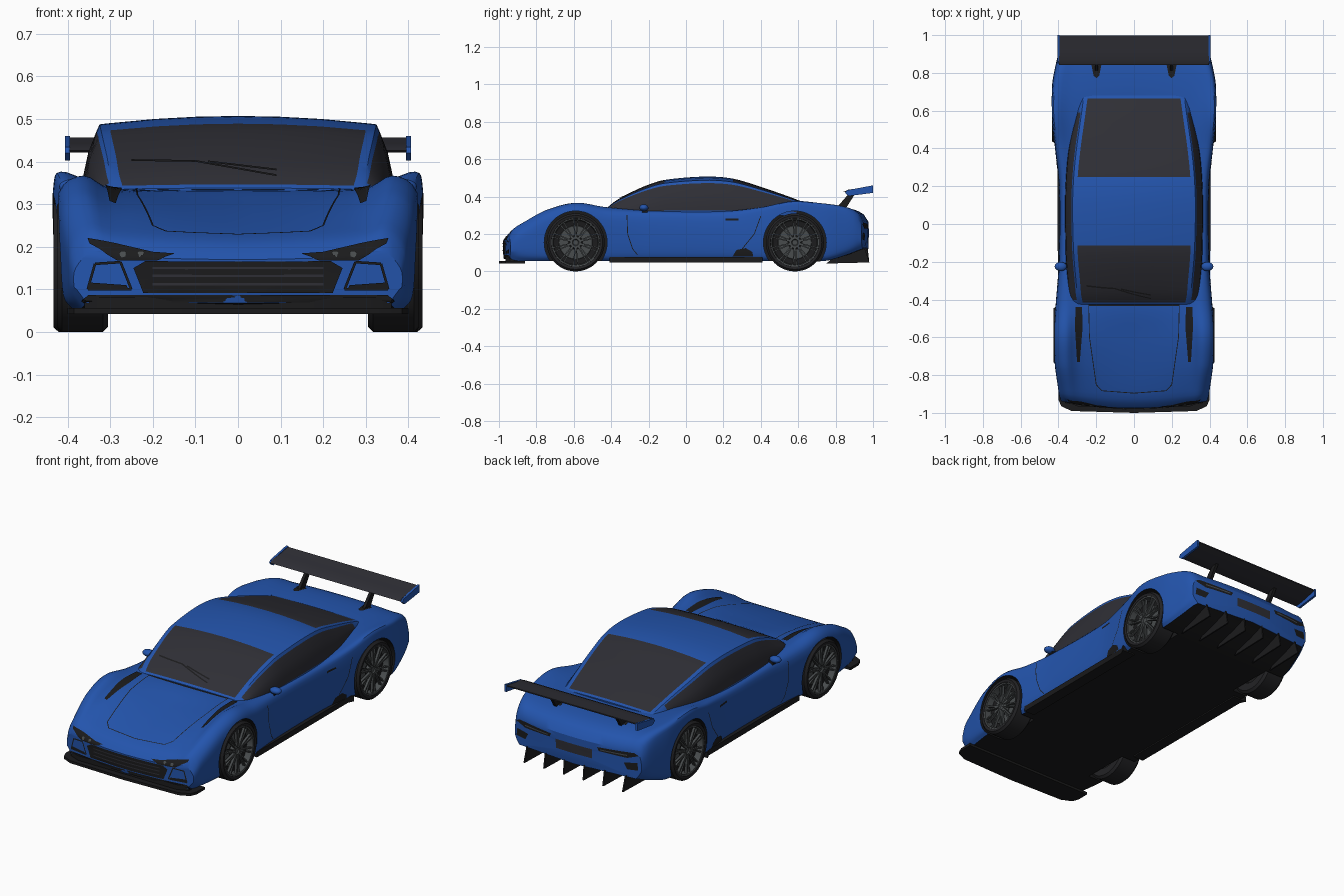
import bpy, bmesh, math
from mathutils import Vector, Matrix
from mathutils.bvhtree import BVHTree

if "Cube" in bpy.data.objects:
    bpy.data.objects.remove(bpy.data.objects["Cube"])


def material(name, rgb):
    m = bpy.data.materials.new(name)
    m.use_nodes = True
    m.diffuse_color = (*rgb, 1)
    bsdf = next(n for n in m.node_tree.nodes if n.type == 'BSDF_PRINCIPLED')
    bsdf.inputs["Base Color"].default_value = (*rgb, 1)
    return m


BLUE = material("blue paint", (.017, .09, .42))
GLASS = material("dark glass", (.028, .028, .036))
TRIM = material("black trim", (.011, .011, .012))
TYRE = material("tyre rubber", (.016, .016, .018))
RIM = material("grey metal", (.065, .072, .075))
made = []


def finish(name, bm, mats):
    me = bpy.data.meshes.new(name)
    bm.to_mesh(me)
    bm.free()
    for m in mats:
        me.materials.append(m)
    ob = bpy.data.objects.new(name, me)
    bpy.context.collection.objects.link(ob)
    made.append(ob)
    return ob


def spline(keys, t):
    """Smooth interpolation of rows (t, a, b, ...)."""
    i = max(j for j in range(len(keys) - 1) if j == 0 or keys[j][0] <= t)
    p, q = keys[i], keys[i + 1]
    a, b = keys[max(i - 1, 0)], keys[min(i + 2, len(keys) - 1)]
    h = q[0] - p[0]
    s = (t - p[0]) / h
    out = []
    for c in range(1, len(p)):
        m0 = (q[c] - a[c]) / (q[0] - a[0]) * h
        m1 = (b[c] - p[c]) / (b[0] - p[0]) * h
        d = q[c] - p[c]
        out.append(p[c] + s * m0 + s * s * (3 * d - 2 * m0 - m1) + s ** 3 * (m0 + m1 - 2 * d))
    return out


def loft(name, sections, mats, rule):
    """Skin (y, half outline) sections, mirrored across x."""
    bm = bmesh.new()
    rings = []
    for y, half in sections:
        ring = half + [(-x, z) for x, z in half[-2:0:-1]]
        rings.append([bm.verts.new((x, bend(y, x), z)) for x, z in ring])
    n = len(rings[0])
    for s in range(len(rings) - 1):
        for k in range(n):
            j = (k + 1) % n
            f = bm.faces.new((rings[s][k], rings[s][j], rings[s + 1][j], rings[s + 1][k]))
            f.material_index = rule(min(k, n - 1 - k), (sections[s][0] + sections[s + 1][0]) / 2)
    bm.faces.new(rings[0])
    bm.faces.new(rings[-1])
    bmesh.ops.recalc_face_normals(bm, faces=bm.faces)
    return finish(name, bm, mats)


def bend(y, x):
    """Round nose and tail in plan."""
    k = min(1, max(0, (abs(y) - .75) / .22))
    return y - math.copysign(.25 * x * x * k, y)


def prism(name, pts, axis, lo, hi, mat, mirror=False):
    """Extrude a 2D outline along x ('x': y,z points) or z ('z': x,y points)."""
    bm = bmesh.new()
    for sx in ((1, -1) if mirror else (1,)):
        place = (lambda p, d: (sx * d, *p)) if axis == 'x' else (lambda p, d: (sx * p[0], p[1], d))
        a = [bm.verts.new(place(p, lo)) for p in pts]
        b = [bm.verts.new(place(p, hi)) for p in pts]
        bm.faces.new(a)
        bm.faces.new(b)
        for i in range(len(pts)):
            j = (i + 1) % len(pts)
            bm.faces.new((a[i], a[j], b[j], b[i]))
    bmesh.ops.recalc_face_normals(bm, faces=bm.faces)
    return finish(name, bm, [mat])


# ---- main body: y, floor, half width, fender x, fender z, centre z
BODY = [(-.975, .068, .385, .34, .19, .17), (-.95, .06, .393, .345, .226, .2),
        (-.9, .055, .4, .35, .256, .226), (-.75, .055, .417, .36, .327, .27),
        (-.59, .055, .425, .362, .367, .305), (-.42, .055, .413, .365, .341, .332),
        (-.2, .055, .398, .368, .323, .315), (.2, .055, .397, .37, .32, .31),
        (.4, .055, .418, .395, .342, .325), (.57, .055, .437, .415, .376, .335),
        (.74, .056, .433, .41, .362, .345), (.88, .088, .412, .385, .341, .335),
        (.95, .112, .396, .365, .31, .305), (.975, .12, .385, .355, .27, .266)]


def body_half(y):
    zb, w, xf, zf, zc = spline(BODY, y)
    zs = zf - .04
    xi, zi = .8 * xf, zc + .4 * (zf - zc)
    ctrl = [(w - .03, zb), (w - .008, zb + .03), (w, (zb + zs) / 2), (w - .004, zs), (xf, zf),
            (xi, zi), (xi * .5, zc + .1 * (zf - zc)), (0, zc)]
    ctrl = [(i, *p) for i, p in enumerate(ctrl)]
    half = [(0, zb)] + [tuple(spline(ctrl, i / 4)) for i in range(29)]
    half[-1] = (0, zc)
    return half


def shrunk(half, s):
    zm = (half[0][1] + half[-1][1]) / 2
    return [(x * s, zm + (z - zm) * s) for x, z in half]


N = 78
ys = [-.975 + 1.95 * i / N for i in range(N + 1)]
secs = [(y, body_half(y)) for y in ys]
secs = ([(ys[0], shrunk(secs[0][1], s)) for s in (.05, .35, .7)] + secs
        + [(ys[-1], shrunk(secs[-1][1], s)) for s in (.7, .35, .05)])
body = loft("body", secs, [BLUE, TRIM], lambda row, y: int(row == 0 and abs(y) < .975))

# wheel arches cut out of the body
WHEELS = {"front": (-.59, .365), "rear": (.582, .373)}
cutters = []
for wy, _ in WHEELS.values():
    for sx in (1, -1):
        bm = bmesh.new()
        mat = Matrix.Translation((sx * .45, wy, .155)) @ Matrix.Rotation(math.pi / 2, 4, 'Y')
        bmesh.ops.create_cone(bm, cap_ends=True, segments=48, radius1=.168, radius2=.168, depth=.3, matrix=mat)
        for f in bm.faces:
            f.material_index = 1
        cut = finish("arch_cutter", bm, [BLUE, TRIM])
        cut.hide_render = True
        cutters.append(cut)
        mod = body.modifiers.new("arch", 'BOOLEAN')
        mod.object, mod.operation, mod.solver = cut, 'DIFFERENCE', 'EXACT'
bpy.context.view_layer.update()
dg = bpy.context.evaluated_depsgraph_get()
carved = bpy.data.meshes.new_from_object(body.evaluated_get(dg))
body.modifiers.clear()
body.data = carved
for cut in cutters:
    made.remove(cut)
    bpy.data.objects.remove(cut)

# ---- cabin: y, roof z, roof edge x, base x
CABIN = [(-.425, .338, .29, .335), (-.38, .375, .3, .342), (-.3, .42, .307, .352), (-.2, .464, .316, .36),
         (-.115, .489, .321, .363), (.1, .507, .325, .365), (.25, .496, .319, .36),
         (.4, .452, .304, .346), (.55, .4, .283, .31), (.68, .35, .265, .275)]


def cabin_half(y):
    zc, xe, xb = spline(CABIN, y)
    ze = .31 + (zc - .31) * .9
    half = [(0, .3), (xb, .3)]
    for t in (.06, .33, .62, .91, 1):
        half.append((xb + (xe - xb) * t + .012 * math.sin(math.pi * t), .315 + (ze - .315) * t))
    for x in (xe - .021, xe * .6, xe * .3, 0):
        half.append((x, ze + (zc - ze) * (1 - (x / xe) ** 2)))
    return half


def cabin_rule(row, y):
    if 2 <= row <= 4:
        return int(-.4 < y < .59)
    return int(row >= 7 and (-.415 < y < -.115 or .25 < y < .665))


cy = sorted([-.425 + 1.105 * i / 50 for i in range(51)] + [-.415, -.115, .25, .665])
cabin = loft("cabin", [(y, cabin_half(y)) for y in cy], [BLUE, GLASS], cabin_rule)


# ---- thin plates laid on the surface
def tree(ob):
    return BVHTree.FromPolygons([v.co for v in ob.data.vertices], [p.vertices for p in ob.data.polygons])


SKIN, CABIN_SKIN = tree(body), tree(cabin)
VIEWS = {"front": (lambda a, b: (a, -2, b), (0, 1, 0)), "back": (lambda a, b: (a, 2, b), (0, -1, 0)),
         "top": (lambda a, b: (a, b, 2), (0, 0, -1)), "side": (lambda a, b: (2, a, b), (-1, 0, 0))}


def plate(name, polys, view, mat, mirror=True, lift=.004, skin=SKIN, cuts=4):
    place, aim = VIEWS[view]
    bm = bmesh.new()
    for poly in polys:
        bm.faces.new([bm.verts.new((*p, 0)) for p in poly])
    bmesh.ops.triangulate(bm, faces=bm.faces[:])
    bmesh.ops.subdivide_edges(bm, edges=bm.edges[:], cuts=cuts, use_grid_fill=True)
    for v in bm.verts:
        start = Vector(place(v.co.x, v.co.y))
        co, no, _, _ = skin.ray_cast(start, Vector(aim))
        if co is None:
            co, no, _, _ = skin.find_nearest(start + Vector(aim))
        v.co = co + no * (lift if no.dot(Vector(aim)) < 0 else -lift)
    bm.normal_update()
    for f in bm.faces:
        if f.normal.dot(Vector(aim)) > 0:
            f.normal_flip()
    if mirror:
        twin = bmesh.ops.duplicate(bm, geom=bm.verts[:] + bm.edges[:] + bm.faces[:])["geom"]
        for g in twin:
            if isinstance(g, bmesh.types.BMVert):
                g.co.x = -g.co.x
        bmesh.ops.reverse_faces(bm, faces=[g for g in twin if isinstance(g, bmesh.types.BMFace)])
    return finish(name, bm, [mat])


def ribbon(pts, w=.004):
    quads = []
    for p, q in zip(pts, pts[1:]):
        p, q = Vector(p), Vector(q)
        n = (q - p).orthogonal().normalized() * w / 2
        quads.append([p + n, q + n, q - n, p - n])
    return quads


# nose details
plate("grille", [[(-.218, .166), (.218, .166), (.245, .15), (.222, .092), (-.222, .092), (-.245, .15)]],
      "front", TRIM, mirror=False)
plate("grille_bars", [q for z in (.112, .132, .15) for q in ribbon([(-.2, z), (.2, z)], .005)],
      "front", GLASS, mirror=False, lift=.007)
plate("headlights", [[(.352, .219), (.347, .206), (.283, .168), (.19, .168), (.147, .182), (.2, .186), (.29, .207)]],
      "front", TRIM)
plate("headlight_lamps", [[(x + .009 * math.cos(a), .181 + .006 * math.sin(a)) for a in range(6)]
                          for x in (.228, .27)], "front", RIM, lift=.007, cuts=1)
plate("bumper_ducts", ribbon([(.25, .1), (.275, .164), (.335, .16), (.352, .1), (.25, .1)], .006)
      + [[(.255, .098), (.35, .098), (.345, .116), (.262, .11)]], "front", TRIM)
plate("air_dam", [[(-.365, .075), (-.35, .087), (.35, .087), (.365, .075), (.36, .07), (-.36, .07)]],
      "front", TRIM, mirror=False)
rim_half = [(0, -1), (.33, -.99), (.385, -.965), (.4, -.93), (.4, -.86)]
prism("splitter", rim_half + [(-x, y) for x, y in rim_half[:0:-1]], 'z', .042, .056, TRIM)
prism("air_dam_base", [(-.36, -.94), (-.3, -.965), (.3, -.965), (.36, -.94), (.36, -.86), (-.36, -.86)],
      'z', .05, .082, TRIM)

# hood and door seams, vents, wipers
plate("hood_seam", ribbon([(.24, -.43), (.236, -.6), (.2, -.85), (.17, -.882), (0, -.895)])
      + ribbon([(0, -.43), (.24, -.43)], .01), "top", TRIM, lift=.002)
plate("hood_vents", [[(.275, -.44), (.31, -.44), (.314, -.55), (.303, -.73), (.288, -.73), (.273, -.55)]], "top", TRIM)
plate("door_seams", ribbon([(-.316, .3), (-.312, .2), (-.285, .12), (-.26, .09)])
      + ribbon([(.4, .295), (.365, .2), (.3, .12)]) + ribbon([(.21, .277), (.28, .277)], .01), "side", TRIM, lift=.002)
plate("side_intakes", [[(.25, .082), (.27, .115), (.32, .125), (.355, .105), (.36, .082)]], "side", TRIM)
plate("wipers", ribbon([(-.25, .4), (-.1, .398), (.09, .365)]) + ribbon([(-.07, .397), (.09, .378)]),
      "front", TRIM, mirror=False, skin=CABIN_SKIN)
prism("side_skirts", [(.34, -.41), (.403, -.41), (.405, .38), (.42, .41), (.34, .41)], 'z', .048, .078, TRIM, True)

# tail details
plate("tail_lights", [[(.14, .25), (.35, .262), (.372, .25), (.31, .228), (.15, .23)],
                      [(.29, .2), (.365, .21), (.37, .17), (.31, .165)]], "back", TRIM)
plate("tail_light_strips", ribbon([(.16, .24), (.31, .243)], .006), "back", RIM, lift=.007)
plate("tail_panel", [[(-.11, .23), (.11, .23), (.11, .18), (-.11, .18)]], "back", GLASS, mirror=False)
for i, x in enumerate((.06, .18, .3)):
    prism(f"diffuser_fins_{i + 1}", [(.75, .042), (.98, .048), (.972 - .2 * x * x, .128), (.8, .085)],
          'x', x - .004, x + .004, TRIM, True)

# rear wing
prism("wing", [(.843, .426), (.87, .438), (.92, .442), (.998, .456), (.998, .45), (.92, .431), (.86, .421)],
      'x', -.396, .396, GLASS)
prism("wing_end_plates", [(.85, .42), (.86, .434), (1, .46), (1, .42), (.87, .403)], 'x', .394, .406, BLUE, True)
prism("wing_struts", [(.8, .335), (.85, .33), (.915, .432), (.885, .432)], 'x', .19, .206, TRIM, True)
plate("strut_bases", [[(.172, .845), (.226, .845), (.214, .785), (.199, .772), (.184, .785)]], "top", TRIM)

# mirrors
bm = bmesh.new()
for sx in (1, -1):
    bmesh.ops.create_uvsphere(bm, u_segments=20, v_segments=12, radius=1,
                              matrix=Matrix.Translation((sx * .388, -.225, .341)) @ Matrix.Diagonal((.032, .024, .018, 1)))
finish("door_mirrors", bm, [BLUE])
prism("mirror_arms", [(-.235, .315), (-.205, .315), (-.21, .338), (-.23, .338)], 'x', .352, .385, TRIM, True)


# ---- wheels
def lathe(bm, profile, index, segs=48):
    rings = [[bm.verts.new((x, r * math.cos(a), r * math.sin(a)))
              for a in (2 * math.pi * i / segs for i in range(segs))] for x, r in profile]
    for p, q in zip(rings, rings[1:]):
        for i in range(segs):
            j = (i + 1) % segs
            bm.faces.new((p[i], p[j], q[j], q[i])).material_index = index


bm = bmesh.new()
lathe(bm, [(-.058, .1), (-.06, .142), (-.048, .155), (.048, .155), (.06, .144), (.058, .13), (.05, .127)], 0)
lathe(bm, [(.05, .131), (.056, .129), (.054, .122), (.02, .118)], 1)
lathe(bm, [(.02, .119), (.015, .09), (.015, .001)], 2)
lathe(bm, [(-.058, .1), (-.03, .09), (-.03, .001)], 2)
lathe(bm, [(.02, .09), (.022, .088), (.022, .04)], 1)
lathe(bm, [(.02, .034), (.044, .03), (.046, .018), (.04, .014), (.04, .001)], 1)
for i in range(20):
    turn = Matrix.Rotation(2 * math.pi * (i // 2) / 10 + (.09 if i % 2 else -.09), 4, 'X')
    box = bmesh.ops.create_cube(bm, size=1, matrix=turn @ Matrix.Translation((.042, 0, .073)) @ Matrix.Diagonal((.014, .007, .1, 1)))
    for f in {f for v in box["verts"] for f in v.link_faces}:
        f.material_index = 1
bmesh.ops.recalc_face_normals(bm, faces=bm.faces)
wheel = finish("front_left_wheel", bm, [TYRE, RIM, TRIM])
for end, (wy, wx) in WHEELS.items():
    for side, sx in (("left", 1), ("right", -1)):
        ob = wheel
        if (end, side) != ("front", "left"):
            ob = bpy.data.objects.new(f"{end}_{side}_wheel", wheel.data)
            bpy.context.collection.objects.link(ob)
        ob.location = (sx * wx, wy, .155)
        ob.rotation_euler.z = 0 if sx > 0 else math.pi

# smooth curved parts, keep hard edges
bpy.ops.object.select_all(action='DESELECT')
for ob in made:
    ob.select_set(True)
bpy.context.view_layer.objects.active = body
bpy.ops.object.shade_smooth_by_angle(angle=math.radians(32))
